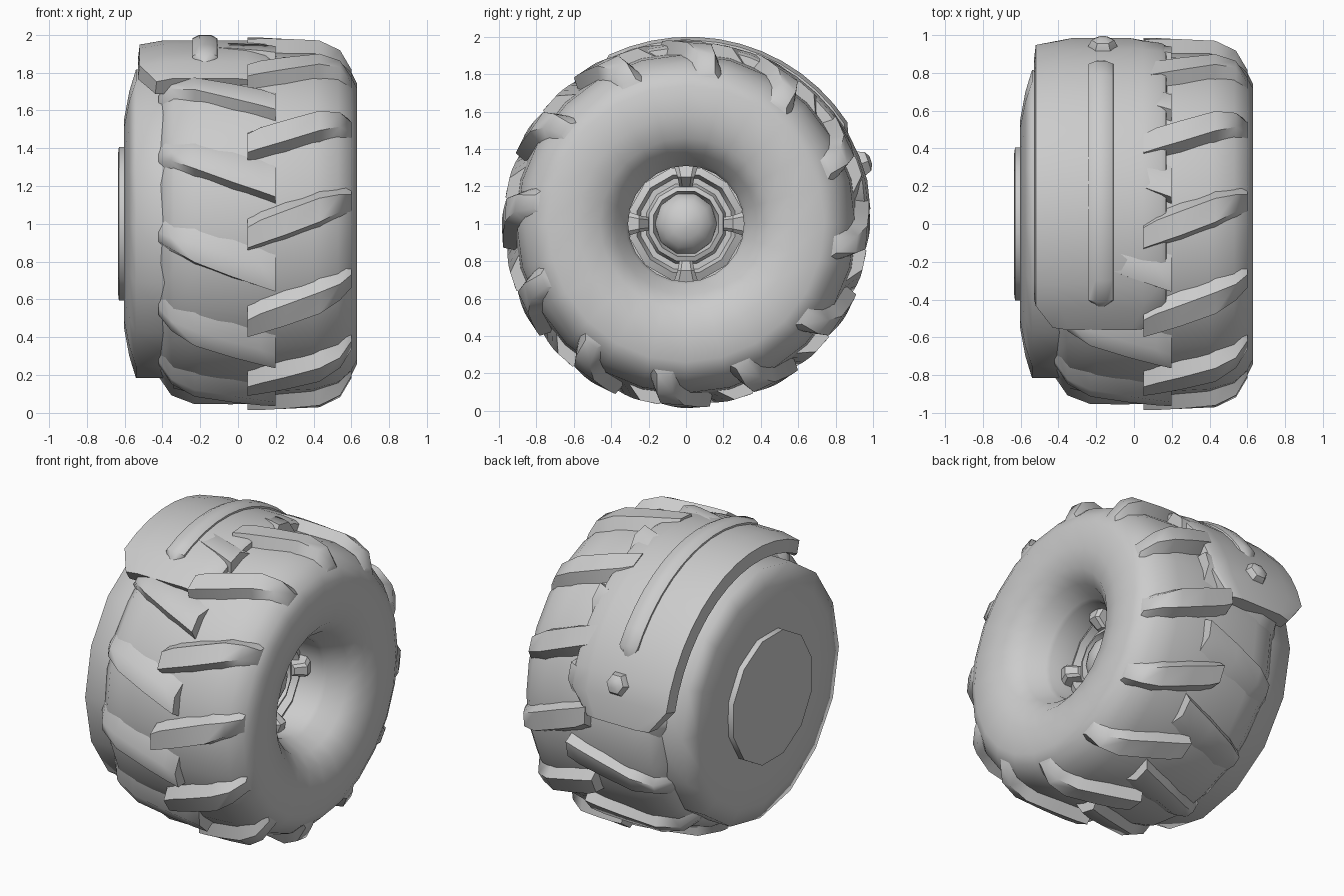
import bpy, bmesh
from math import sin, cos, pi, radians
from mathutils import Matrix

if "Cube" in bpy.data.objects:
    bpy.data.objects.remove(bpy.data.objects["Cube"])


def finish(name, bm, angle=35):
    bmesh.ops.recalc_face_normals(bm, faces=bm.faces)
    me = bpy.data.meshes.new(name)
    bm.to_mesh(me)
    bm.free()
    ob = bpy.data.objects.new(name, me)
    bpy.context.collection.objects.link(ob)
    bpy.ops.object.select_all(action='DESELECT')
    ob.select_set(True)
    bpy.context.view_layer.objects.active = ob
    bpy.ops.object.shade_smooth_by_angle(angle=radians(angle))
    return ob


def polar(x, r, a, y=0, z=1):
    """Point on the wheel: a = 0 faces the front, a = 90 degrees is the top."""
    return (x, y - r * cos(a), z + r * sin(a))


def loft(bm, sections):
    rings = [[bm.verts.new(p) for p in s] for s in sections]
    n = len(rings[0])
    for r0, r1 in zip(rings, rings[1:]):
        for i in range(n):
            j = (i + 1) % n
            bm.faces.new((r0[i], r0[j], r1[j], r1[i]))
    bm.faces.new(rings[0][::-1])
    bm.faces.new(rings[-1])


def lathe(name, profile, n, angle=35, phase=0):
    bm = bmesh.new()
    loft(bm, [[polar(x, r, phase + 2 * pi * i / n) for i in range(n)] for x, r in profile])
    return finish(name, bm, angle)


# tyre body with flared hub opening
lathe("tyre", [(-.42, .70), (-.41, .80), (-.34, .87), (-.2, .905), (.1, .92), (.4, .905),
               (.53, .865), (.60, .80), (.63, .74), (.63, .58), (.60, .46), (.53, .38),
               (.42, .325), (.40, .31), (.14, .31)], 24, 50)

# chevron tread lugs: x, lower angle, upper angle, base radius, top radius
STATIONS = [(.05, -.15, .03, .84, .985), (.12, -.125, .07, .84, .985), (.25, -.08, .12, .84, .98),
            (.43, -.01, .19, .82, .97), (.54, .05, .22, .78, .92), (.60, .08, .24, .74, .82)]


def tread(name, mirrored):
    bm = bmesh.new()
    for k in range(12):
        a0 = k * pi / 6 - (.25 if mirrored else 0)
        slope = .16 if mirrored else .06      # left lugs fade out softly behind
        secs = []
        for x, lo, up, rb, rt in STATIONS:
            if mirrored:
                x, rt, lo = .256 - 1.127 * x, rt - .01, lo + .06 * x
            secs.append([polar(x, rb, a0 + lo - .04), polar(x, rt, a0 + lo + .02),
                         polar(x, rt, a0 + up - .05), polar(x, rb, a0 + up + slope)])
        loft(bm, secs)
    finish(name, bm, 50)


tread("right_lugs", False)
tread("left_lugs", True)

# inner disc with a soft rim, and its end cap
lathe("inner_disc", [(-.30, .815), (-.54, .815), (-.575, .70), (-.603, .55), (-.59, .40)], 16, 80)
lathe("end_cap", [(-.56, .42), (-.63, .42), (-.635, .38), (-.615, .15)], 12, 80, pi / 12)

# hub: stepped rings and dome, recessed in the opening
lathe("hub_ring", [(.10, .31), (.24, .31), (.26, .27), (.21, .25), (.21, .22), (.25, .205),
                   (.26, .18), (.22, .17), (.20, .16)], 12, 30, pi / 12)
lathe("hub_dome", [(.15, .175), (.22, .165), (.27, .13), (.30, .08), (.315, .02)], 10, 60)

# four hub clamps
bm = bmesh.new()
for k in range(4):
    rot = Matrix.Translation((0, 0, 1)) @ Matrix.Rotation(k * pi / 2, 4, 'X')
    secs = []
    for r, w, x in [(.20, .035, .27), (.25, .045, .33), (.31, .065, .31)]:
        secs.append([rot @ Matrix.Translation((px, py, r)).translation
                     for px, py in [(.15, -w), (x - .02, -w), (x, -w * .6),
                                    (x, w * .6), (x - .02, w), (.15, w)]])
    loft(bm, secs)
finish("hub_clamps", bm)


# parts swept around the tyre: (angle from top, width scale, radius offset)
def sweep(name, cx, section, path, angle=40):
    bm = bmesh.new()
    loft(bm, [[polar(cx + dx * w, r + dr, pi / 2 + a, .018, .99) for dx, r in section]
              for a, w, dr in path])
    return finish(name, bm, angle)


def arc(a, b, n, w=1):
    return [(a + (b - a) * i / n, w, 0) for i in range(n + 1)]


# fender with cut corners
sweep("fender", -.175,
      [(-.355, .88), (-.345, .96), (-.22, .982), (.22, .982), (.32, .97), (.345, .955), (.35, .88)],
      [(-.64, .74, -.01)] + arc(-.49, 1.32, 13) + [(1.48, .66, -.01)])

# raised rib along the fender, with pointed ends
sweep("fender_rib", -.175,
      [(-.07, .95), (-.065, .992), (-.03, 1.01), (.03, 1.01), (.065, .992), (.07, .95)],
      [(-.485, .45, -.03)] + arc(-.44, .99, 12) + [(1.05, .45, -.03)])

# rear fender stud
bm = bmesh.new()
a = pi / 2 + 1.24
secs = []
for r, w in [(.93, .085), (.99, .08), (1.03, .06), (1.045, .025)]:
    secs.append([polar(-.165 + w * cos(t), r, a + w * sin(t))
                 for t in [2 * pi * i / 6 for i in range(6)]])
loft(bm, secs)
finish("fender_stud", bm)
